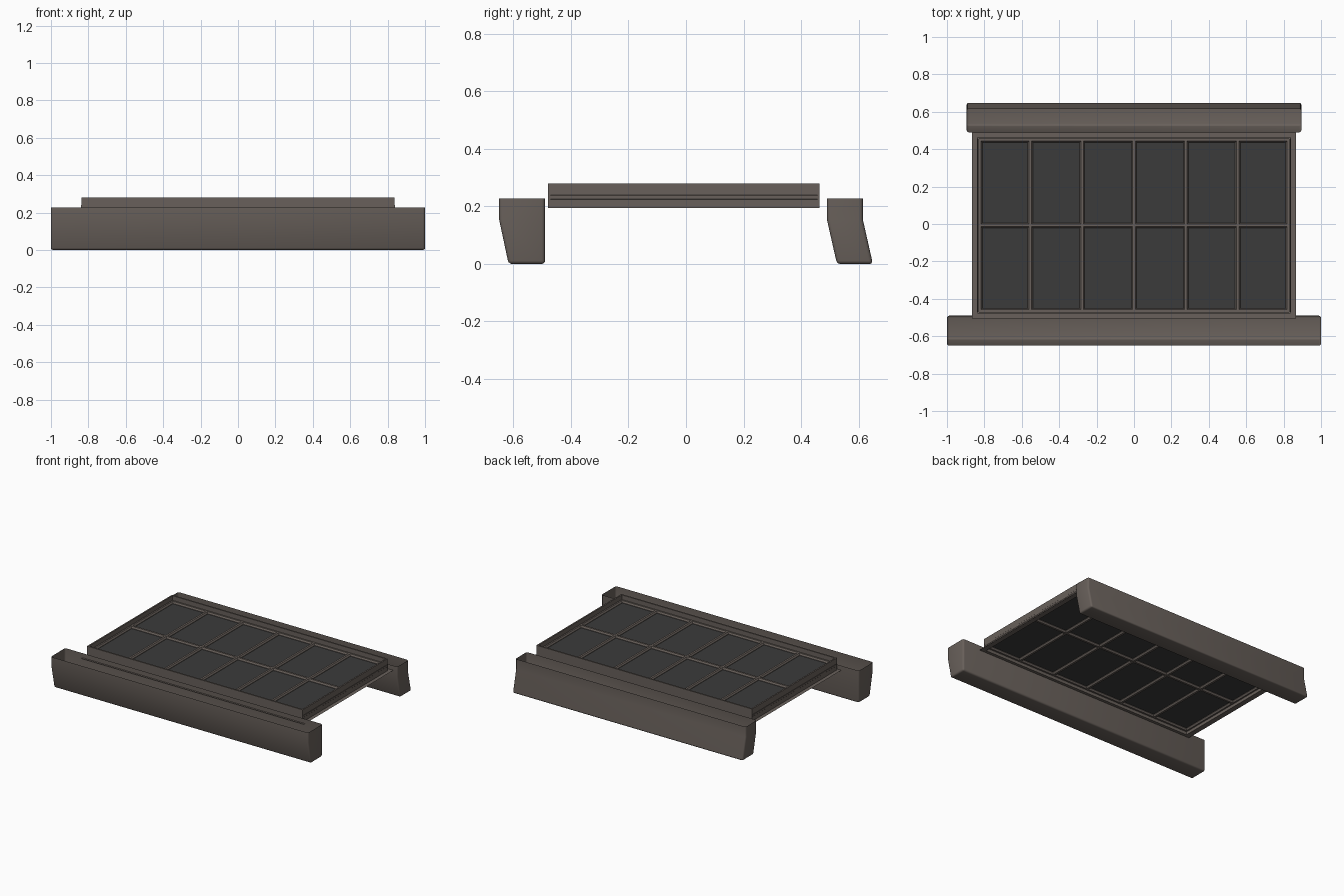
import bpy, bmesh, math

if "Cube" in bpy.data.objects:
    bpy.data.objects.remove(bpy.data.objects["Cube"])

def material(name, c):
    m = bpy.data.materials.new(name)
    m.diffuse_color = (*c, 1)
    m.use_nodes = True
    m.node_tree.nodes["Principled BSDF"].inputs["Base Color"].default_value = m.diffuse_color
    return m

METAL = material("warm_grey_metal", (0.14, 0.118, 0.104))
GLASS = material("dark_pane", (0.043, 0.043, 0.043))

def finish(name, bm, mat, smooth=False):
    me = bpy.data.meshes.new(name)
    bm.to_mesh(me)
    bm.free()
    me.materials.append(mat)
    if smooth:
        for p in me.polygons:
            p.use_smooth = True
        me.set_sharp_from_angle(angle=math.radians(35))
    ob = bpy.data.objects.new(name, me)
    bpy.context.collection.objects.link(ob)
    return ob

def trough(name, half, prof):
    """Open-topped rail: (y, z) profile swept along x, capped at both ends."""
    bm = bmesh.new()
    a = [bm.verts.new((-half, y, z)) for y, z in prof]
    b = [bm.verts.new((half, y, z)) for y, z in prof]
    for i in range(len(prof) - 1):
        bm.faces.new((a[i], a[i + 1], b[i + 1], b[i]))
    bm.faces.new(a[::-1])
    bm.faces.new(b)
    # consistent outward normals while the top is temporarily closed
    top = bm.faces.new((a[-1], a[0], b[0], b[-1]))
    bmesh.ops.recalc_face_normals(bm, faces=bm.faces[:])
    bmesh.ops.delete(bm, geom=[top], context='FACES_ONLY')
    edges = [e for e in bm.edges if len(e.link_faces) == 2
             and e.calc_face_angle() > math.radians(40)]
    bmesh.ops.bevel(bm, geom=edges, offset=0.012, segments=3, profile=0.5, affect='EDGES')
    return finish(name, bm, METAL, True)

def ring(bm, outer, inner, z0, z1):
    """Rectangular band between two (x0, x1, y0, y1) rectangles; flat if z0 == z1."""
    def loop(r, z):
        x0, x1, y0, y1 = r
        return [bm.verts.new(p) for p in ((x0, y0, z), (x1, y0, z), (x1, y1, z), (x0, y1, z))]
    loops = [loop(outer, z0), loop(inner, z0)]
    if z1 > z0:
        loops += [loop(inner, z1), loop(outer, z1)]
    n = len(loops)
    for k in range(n if n > 2 else 1):
        p, q = loops[k], loops[(k + 1) % n]
        for i in range(4):
            j = (i + 1) % 4
            bm.faces.new((p[i], q[i], q[j], p[j]))
    bmesh.ops.recalc_face_normals(bm, faces=bm.faces[:])

# Front and back rails
trough("front_rail", 1.0, [(-0.65, 0.227), (-0.65, 0.155), (-0.617, 0), (-0.49, 0), (-0.49, 0.227)])
trough("back_rail", 0.895, [(0.49, 0.227), (0.49, 0.155), (0.525, 0), (0.65, 0),
                            (0.615, 0.155), (0.615, 0.227)])

# Raised window frame and its thin mounting flange
CY, X, Y = -0.0075, 0.838, 0.472
def rect(x, y):
    return (-x, x, CY - y, CY + y)

bm = bmesh.new()
ring(bm, rect(X, Y), rect(X - 0.01, Y - 0.01), 0.195, 0.28)
finish("window_frame", bm, METAL)
bm = bmesh.new()
ring(bm, rect(0.865, 0.497), rect(0.828, 0.462), 0.195, 0.195)
for f in bm.faces:
    if f.normal.z < 0:
        f.normal_flip()
finish("mounting_flange", bm, METAL)

# Glazing bars: chamfered section, along x or y
PZ = 0.232
def bar(name, along_x, centre, half):
    sec = [(-0.014, -0.006), (-0.007, -0.016), (0.007, -0.016),
           (0.014, -0.006), (0.014, 0.006), (0.007, 0.016), (-0.007, 0.016), (-0.014, 0.006)]
    bm = bmesh.new()
    ends = []
    for s in (-half, half):
        ends.append([bm.verts.new((s, centre + u, PZ + w) if along_x
                                  else (centre + u, CY + s, PZ + w)) for u, w in sec])
    a, b = ends
    for i in range(8):
        j = (i + 1) % 8
        bm.faces.new((a[i], a[j], b[j], b[i]))
    bm.faces.new(a)
    bm.faces.new(b)
    bmesh.ops.recalc_face_normals(bm, faces=bm.faces[:])
    finish(name, bm, METAL)

PX, PY = 0.832, 0.457
for i in range(7):
    bar(f"upright_bar_{i + 1}", False, max(-0.825, min(0.825, -PX + i * PX / 3)), Y - 0.008)
for i in range(3):
    bar(f"cross_bar_{i + 1}", True, CY + (i - 1) * PY, X - 0.008)

# Dark panes
for i in range(6):
    for j in range(2):
        x0, y0 = -PX + i * PX / 3, CY + (j - 1) * PY
        bm = bmesh.new()
        bmesh.ops.create_cube(bm, size=1)
        for v in bm.verts:
            v.co = (x0 + (v.co.x + 0.5) * PX / 3, y0 + (v.co.y + 0.5) * PY, PZ + v.co.z * 0.006)
        finish(f"pane_{i + 1}_{j + 1}", bm, GLASS)
